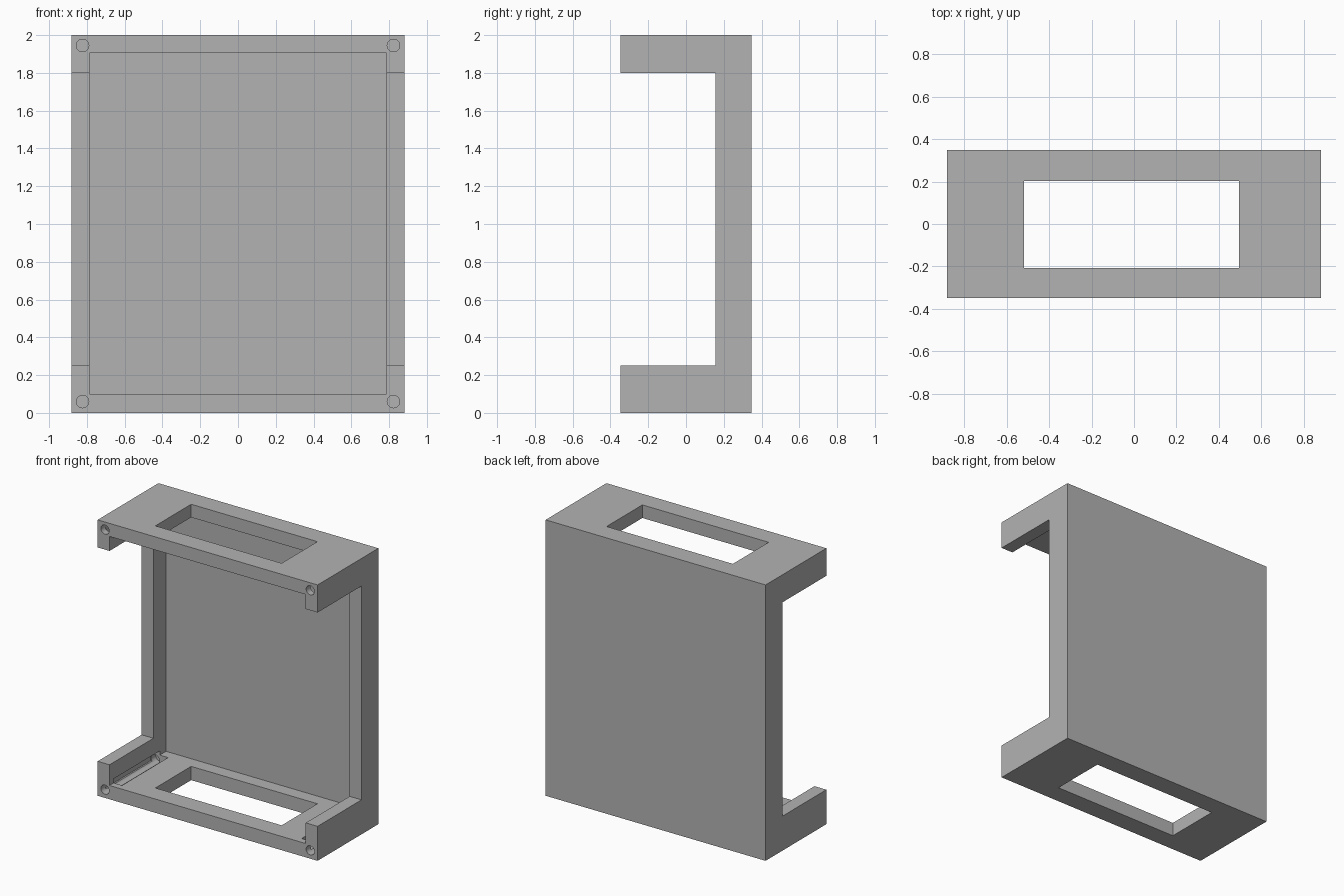
import bpy
import math

cube = bpy.data.objects.get("Cube")
if cube:
    bpy.data.objects.remove(cube, do_unlink=True)

W, D, H = 0.882, 0.348, 2.0      # half width, half depth, height
CAV_X, CAV_LOW, CAV_TOP = 0.787, 0.1, 1.905

grey = bpy.data.materials.new("light grey")
grey.use_nodes = True
colour = (0.45, 0.45, 0.45, 1)
grey.diffuse_color = colour
grey.node_tree.nodes["Principled BSDF"].inputs["Base Color"].default_value = colour


def box(name, lo, hi):
    """Axis-aligned box between two corners."""
    centre = [(a + b) / 2 for a, b in zip(lo, hi)]
    bpy.ops.mesh.primitive_cube_add(size=1, location=centre)
    ob = bpy.context.object
    ob.name = name
    ob.scale = [b - a for a, b in zip(lo, hi)]
    bpy.ops.object.transform_apply(location=True, rotation=True, scale=True)
    return ob


def bore(name, x, z, radius, y0, y1):
    """Round cutter running along y."""
    bpy.ops.mesh.primitive_cylinder_add(
        vertices=32, radius=radius, depth=y1 - y0,
        location=(x, (y0 + y1) / 2, z), rotation=(math.pi / 2, 0, 0))
    ob = bpy.context.object
    ob.name = name
    bpy.ops.object.transform_apply(location=True, rotation=True, scale=True)
    return ob


def carve(target, cutter):
    cutter.hide_render = True
    mod = target.modifiers.new("carve", "BOOLEAN")
    mod.operation = "DIFFERENCE"
    mod.solver = "EXACT"
    mod.object = cutter
    bpy.context.view_layer.objects.active = target
    bpy.ops.object.modifier_apply(modifier=mod.name)
    bpy.data.objects.remove(cutter, do_unlink=True)


# Enclosure block
shell = box("enclosure_shell", (-W, -D, 0), (W, D, H))
shell.data.materials.clear()
shell.data.materials.append(grey)

# Open-fronted cavity with a thin back panel
carve(shell, box("cavity_cutter", (-CAV_X, -1, CAV_LOW), (CAV_X, 0.3, CAV_TOP)))

# Side walls stepped back between the top and bottom trays
carve(shell, box("side_cutter", (-1, -1, 0.25), (1, 0.155, 1.8)))

# Rectangular windows through the top and bottom panels
carve(shell, box("window_cutter", (-0.518, -0.207, -1), (0.495, 0.203, 3)))

# Corner screw bores and the fastener pockets behind them
for side in (-1, 1):
    xs = sorted((side * 0.72, side * 0.86))
    for z, zs in ((0.06, (0.04, 0.13)), (1.945, (1.875, 1.965))):
        carve(shell, box("pocket_cutter", (xs[0], -0.3, zs[0]), (xs[1], 0.228, zs[1])))
        carve(shell, bore("screw_cutter", side * 0.823, z, 0.033, -0.5, 0.28))

# Crisp edges with smooth bores
bpy.ops.object.select_all(action="DESELECT")
shell.select_set(True)
bpy.context.view_layer.objects.active = shell
bpy.ops.object.shade_smooth_by_angle(angle=math.radians(30))
